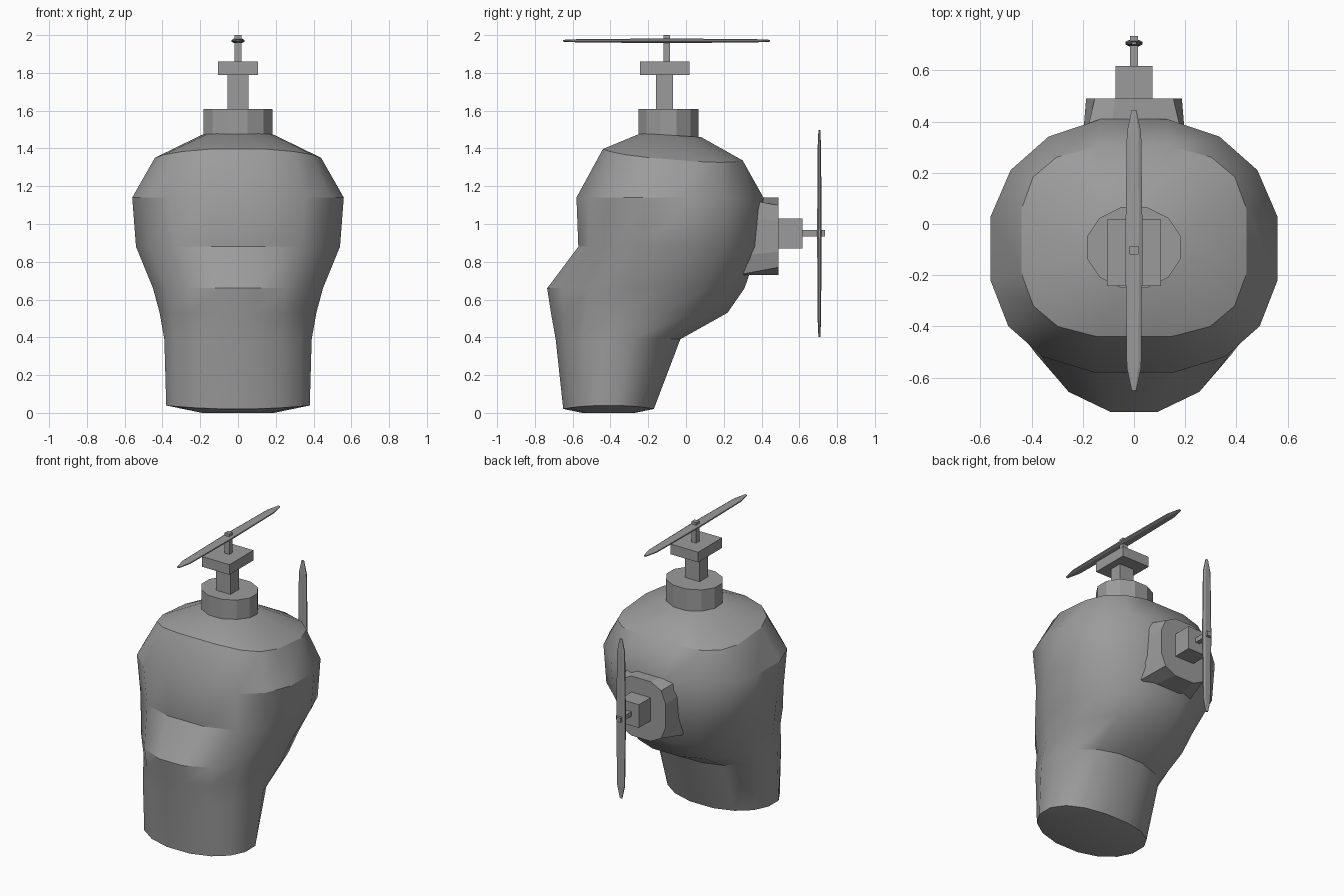
import bpy
import bmesh
import math
from mathutils import Vector

cube = bpy.data.objects.get("Cube")
if cube:
    bpy.data.objects.remove(cube, do_unlink=True)

grey = bpy.data.materials.new("mid_grey")
grey.use_nodes = True
grey.diffuse_color = (0.33, 0.33, 0.33, 1)
grey.node_tree.nodes["Principled BSDF"].inputs["Base Color"].default_value = (0.33, 0.33, 0.33, 1)


def loft(name, rings):
    """Skin a list of equal-length closed rings and cap both ends."""
    bm = bmesh.new()
    rows = [[bm.verts.new(p) for p in ring] for ring in rings]
    n = len(rows[0])
    for a, b in zip(rows, rows[1:]):
        for i in range(n):
            j = (i + 1) % n
            bm.faces.new((a[i], a[j], b[j], b[i]))
    bm.faces.new(rows[0])
    bm.faces.new(rows[-1])
    bmesh.ops.recalc_face_normals(bm, faces=bm.faces)
    mesh = bpy.data.meshes.new(name)
    bm.to_mesh(mesh)
    bm.free()
    mesh.materials.append(grey)
    obj = bpy.data.objects.new(name, mesh)
    bpy.context.collection.objects.link(obj)
    return obj


def box(name, lo, hi):
    corners = [(0, 0), (1, 0), (1, 1), (0, 1)]
    pick = (lo, hi)
    return loft(name, [[(pick[i][0], pick[j][1], z) for i, j in corners]
                       for z in (lo[2], hi[2])])


def power(v, e):
    return math.copysign(abs(v) ** e, v)


def head_ring(z_front, z_back, lift, front, back, half, p_front, p_back, n=16):
    """Rounded-square section with separate front and back roundness."""
    mid, depth = (front + back) / 2, (back - front) / 2
    ring = []
    for i in range(n):
        a = 2 * math.pi * (i + 0.5) / n
        e = 2 / (p_front if math.cos(a) > 0 else p_back)
        u, v = power(math.sin(a), e), -power(math.cos(a), e)
        # stretch so the flat front and back reach the full depth
        v = max(-1, min(1, v / math.cos(math.pi / n) ** e))
        z = z_front + (z_back - z_front) * (v + 1) / 2 + lift * u * u
        ring.append((half * u / math.cos(math.pi / n) ** e, mid + depth * v, z))
    return ring


# Head: chin juts forward, the back of the skull overhangs the neck
head_rows = [
    (0.00, 0.00, 0.00, -0.55, -0.27, 0.19, 2.0, 2.0),
    (0.02, 0.02, 0.02, -0.65, -0.17, 0.38, 2.2, 2.2),
    (0.39, 0.39, 0.00, -0.69, -0.03, 0.39, 2.2, 2.2),
    (0.53, 0.53, 0.00, -0.715, 0.22, 0.415, 2.1, 2.3),
    (0.66, 0.66, 0.00, -0.735, 0.31, 0.45, 2.0, 2.3),
    (0.88, 0.88, 0.00, -0.57, 0.385, 0.54, 2.4, 2.3),
    (1.14, 1.14, 0.00, -0.58, 0.41, 0.56, 2.5, 2.2),
    (1.40, 1.34, -0.03, -0.44, 0.30, 0.44, 2.9, 3.0),
    (1.48, 1.46, 0.00, -0.24, 0.08, 0.19, 2.2, 2.2),
]
head = loft("head", [head_ring(*row) for row in head_rows])
bpy.context.view_layer.objects.active = head
head.select_set(True)
bpy.ops.object.shade_smooth_by_angle(angle=math.radians(32))
head.select_set(False)

# Top collar and motor mount
collar = [(0.19 * math.cos(a), -0.092 + 0.164 * math.sin(a))
          for a in (2 * math.pi * (i + 0.5) / 12 for i in range(12))]
loft("top_collar", [[(x, y, z) for x, y in collar] for z in (1.43, 1.61)])
box("top_stem", (-0.055, -0.16, 1.60), (0.055, -0.07, 1.80))
box("top_plate", (-0.105, -0.243, 1.79), (0.105, 0.018, 1.86))
box("top_shaft", (-0.018, -0.12, 1.85), (0.018, -0.085, 2.0))

# Back collar: square where it meets the head, octagonal at its outer face
SQUARE = [(0.5, 1), (1, 1), (1, 1), (1, 0.5), (1, -0.5), (1, -1), (1, -1), (0.5, -1)]
OCTAGON = [(0.4, 1), (0.82, 0.8), (0.82, 0.8), (1, 0.4), (1, -0.4), (0.82, -0.8), (0.82, -0.8), (0.4, -1)]


def collar_ring(half, y, sx, sz):
    full = half + [(-x, z) for x, z in reversed(half)]
    return [(x * sx, y, 0.935 + z * sz) for x, z in full]


back_collar = loft("back_collar", [collar_ring(SQUARE, 0.27, 0.205, 0.205),
                                   collar_ring(OCTAGON, 0.49, 0.187, 0.205)])
bm = bmesh.new()
bm.from_mesh(back_collar.data)
bmesh.ops.remove_doubles(bm, verts=bm.verts, dist=0.0005)
bm.to_mesh(back_collar.data)
bm.free()
box("back_motor", (-0.073, 0.48, 0.87), (0.073, 0.617, 1.03))
box("back_shaft", (-0.016, 0.60, 0.935), (0.016, 0.735, 0.967))


# Propeller blades: flattened octagonal bar with pointed tips
def blade(name, centre, along, thick):
    centre, along, thick = Vector(centre), Vector(along), Vector(thick)
    section = [(1, 0.4), (0.6, 1), (-0.6, 1), (-1, 0.4),
               (-1, -0.4), (-0.6, -1), (0.6, -1), (1, -0.4)]
    rings = []
    for t, w, h in ((-0.548, 0.009, 0.005), (-0.46, 0.028, 0.009), (0, 0.034, 0.012),
                    (0.46, 0.028, 0.009), (0.548, 0.009, 0.005)):
        rings.append([centre + along * t + Vector((u * w, 0, 0)) + thick * (v * h)
                      for u, v in section])
    loft(name, rings)


blade("top_propeller", (0, -0.102, 1.97), (0, 1, 0), (0, 0, 1))
blade("back_propeller", (0, 0.706, 0.95), (0, 0, 1), (0, 1, 0))
